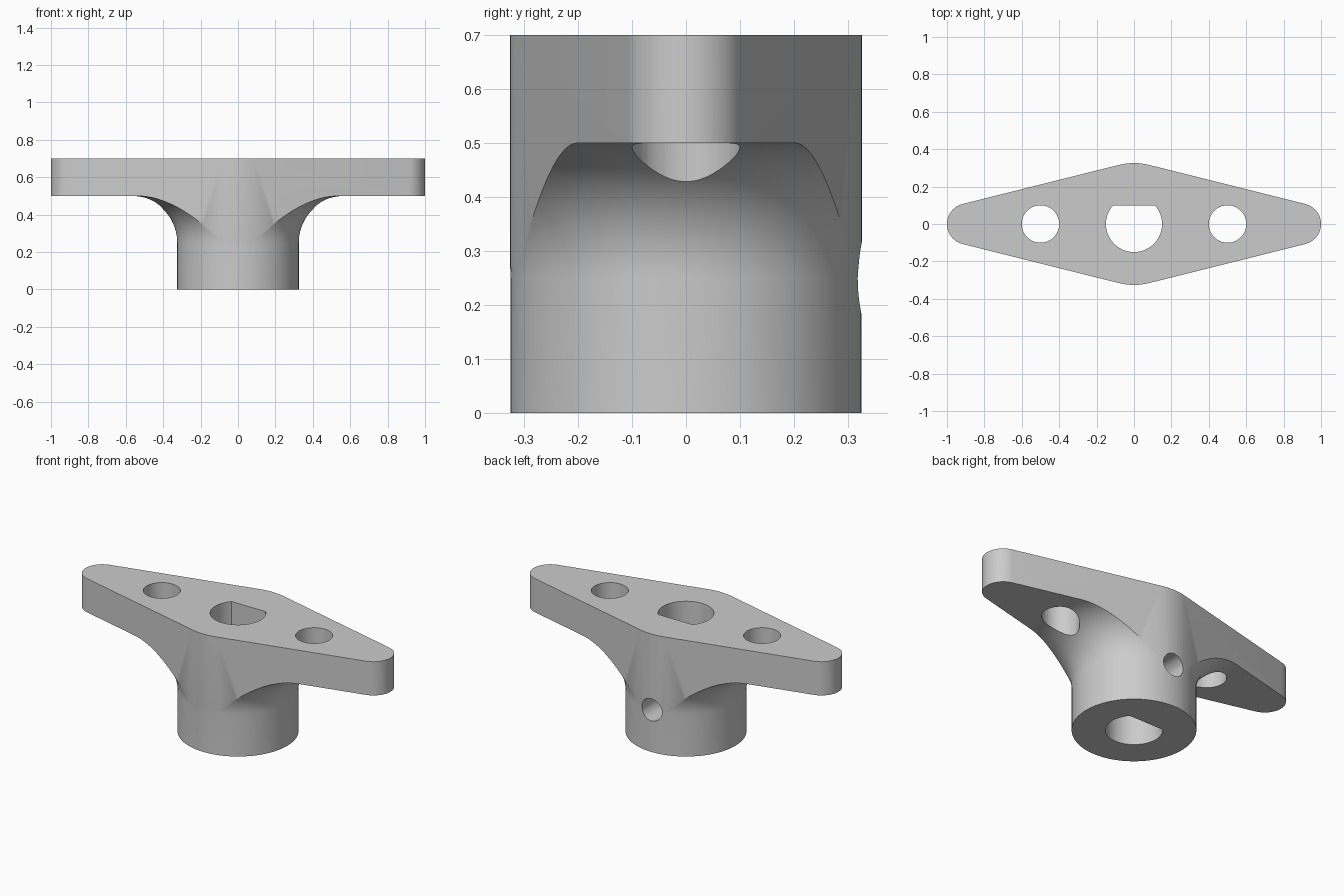
import bpy, bmesh
from math import sin, cos, pi, asin, sqrt
from mathutils import Vector

cube = bpy.data.objects.get("Cube")
if cube:
    bpy.data.objects.remove(cube, do_unlink=True)

HUB_R, TIP_R, TIP_X = 0.325, 0.11, 0.89
FILLET, BASE, TOP = 0.25, 0.5, 0.7

grey = bpy.data.materials.new("Light grey")
grey.use_nodes = True
colour = (0.6, 0.6, 0.6, 1)
grey.diffuse_color = colour
grey.node_tree.nodes["Principled BSDF"].inputs["Base Color"].default_value = colour


def finish(name, bm):
    bmesh.ops.recalc_face_normals(bm, faces=bm.faces)
    mesh = bpy.data.meshes.new(name)
    bm.to_mesh(mesh)
    bm.free()
    mesh.materials.append(grey)
    obj = bpy.data.objects.new(name, mesh)
    bpy.context.collection.objects.link(obj)
    return obj


def arc(cx, cy, r, a0, a1, n):
    return [(cx + r * cos(a0 + (a1 - a0) * i / n),
             cy + r * sin(a0 + (a1 - a0) * i / n)) for i in range(n + 1)]


def prism(name, outline, z0, z1):
    bm = bmesh.new()
    face = bm.faces.new([bm.verts.new((x, y, z0)) for x, y in outline])
    new = bmesh.ops.extrude_face_region(bm, geom=[face])["geom"]
    bmesh.ops.translate(bm, vec=(0, 0, z1 - z0),
                        verts=[v for v in new if isinstance(v, bmesh.types.BMVert)])
    return finish(name, bm)


def lathe(name, profile, steps):
    bm = bmesh.new()
    rings = [[bm.verts.new((r * cos(2 * pi * i / steps), r * sin(2 * pi * i / steps), z))
              for i in range(steps)] for r, z in profile]
    for low, high in zip(rings, rings[1:]):
        for i in range(steps):
            j = (i + 1) % steps
            bm.faces.new((low[i], low[j], high[j], high[i]))
    bm.faces.new(rings[0])
    bm.faces.new(rings[-1])
    return finish(name, bm)


def combine(target, tool, operation):
    mod = target.modifiers.new("Cut", "BOOLEAN")
    mod.operation, mod.object, mod.solver = operation, tool, "EXACT"
    tool.hide_render = True
    bpy.context.view_layer.objects.active = target
    bpy.ops.object.modifier_apply(modifier=mod.name)
    bpy.data.objects.remove(tool, do_unlink=True)


# Round hub flaring out through a fillet into the arm plate
flare = arc(HUB_R + FILLET, BASE - FILLET, FILLET, pi, pi / 2, 24)
body = lathe("servo_horn", [(HUB_R, 0)] + flare + [(1.2, BASE), (1.2, TOP)], 128)

# Double-ended tapered outline trims the flare and plate
edge_r = HUB_R + 0.0008
tilt = pi / 2 - asin((edge_r - TIP_R) / TIP_X)
outline = (arc(TIP_X, 0, TIP_R, -tilt, tilt, 24)
           + arc(0, 0, edge_r, tilt, pi - tilt, 12)
           + arc(-TIP_X, 0, TIP_R, pi - tilt, pi + tilt, 24)
           + arc(0, 0, edge_r, pi + tilt, 2 * pi - tilt, 12))
combine(body, prism("outline_cutter", outline, -0.1, 0.9), "INTERSECT")

# Round mounting holes through both arms
for side in (-1, 1):
    circle = arc(side * 0.5, 0, 0.1, 0, 2 * pi, 48)[:-1]
    combine(body, prism("arm_hole_cutter", circle, -0.1, 0.9), "DIFFERENCE")

# D-shaped shaft bore with its flat at the back
flat = asin(0.1 / 0.15)
bore = arc(0, 0, 0.15, pi - flat, 2 * pi + flat, 56)
combine(body, prism("bore_cutter", bore, -0.1, 0.9), "DIFFERENCE")

# Set screw hole from the back into the bore
screw = prism("screw_hole_cutter", arc(0, 0, 0.066, 0, 2 * pi, 40)[:-1], 0.0, 0.5)
for v in screw.data.vertices:
    x, y, z = v.co
    v.co = Vector((x, z, 0.25 - y))
combine(body, screw, "DIFFERENCE")

# Smooth curved walls, crisp edges
bpy.ops.object.select_all(action="DESELECT")
body.select_set(True)
bpy.context.view_layer.objects.active = body
bpy.ops.object.shade_smooth_by_angle(angle=pi / 6)
